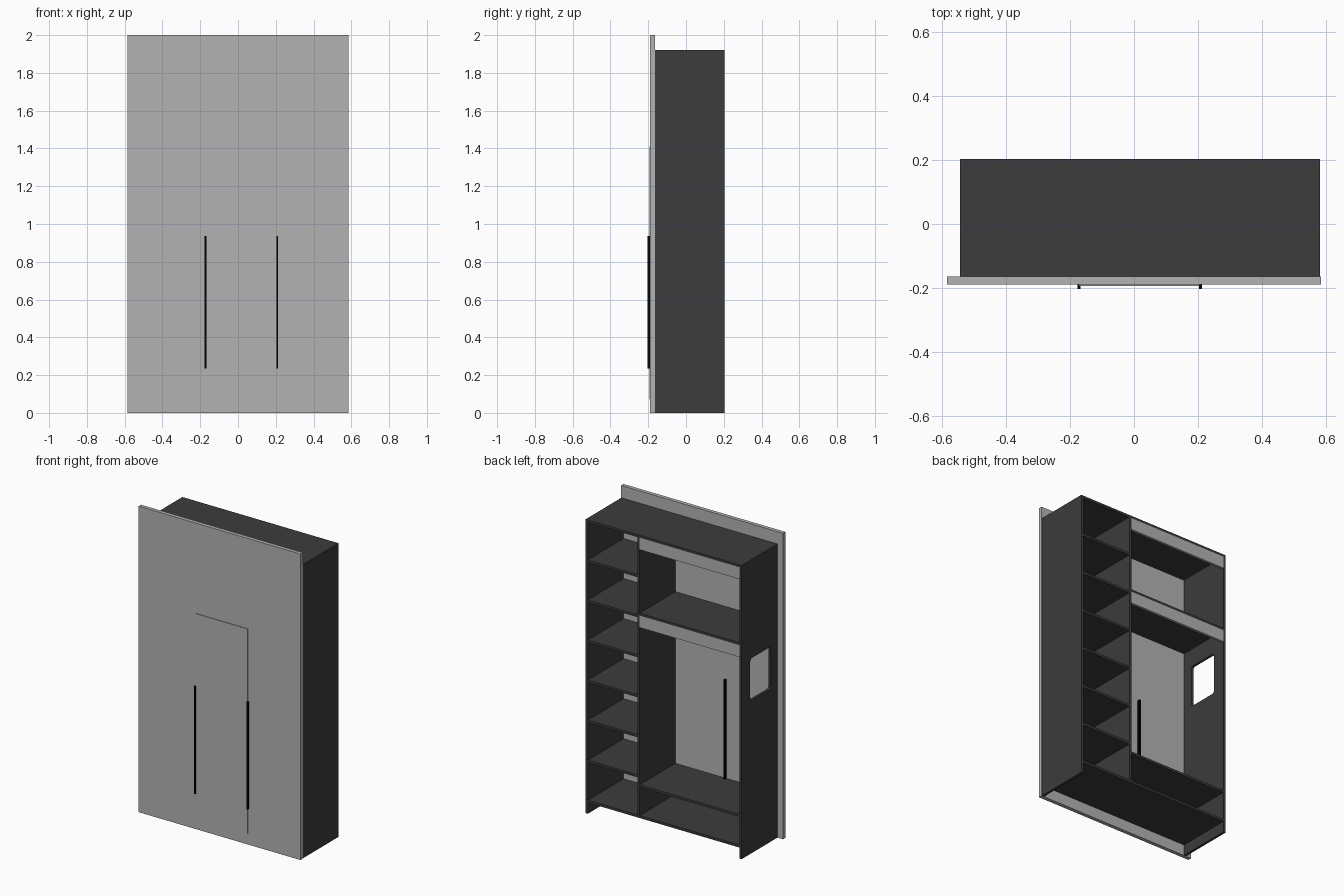
import bpy
import bmesh
from mathutils import Vector

cube = bpy.data.objects.get("Cube")
if cube:
    bpy.data.objects.remove(cube, do_unlink=True)


def material(name, value):
    m = bpy.data.materials.new(name)
    m.use_nodes = True
    colour = (value, value, value, 1)
    m.diffuse_color = colour
    m.node_tree.nodes["Principled BSDF"].inputs["Base Color"].default_value = colour
    return m


DARK = material("dark board", 0.045)
GREY = material("light grey", 0.45)
BLACK = material("black metal", 0.001)


def box(name, xs, ys, zs, mat):
    """Box from its extents along each axis."""
    lo, hi = Vector((xs[0], ys[0], zs[0])), Vector((xs[1], ys[1], zs[1]))
    bm = bmesh.new()
    bmesh.ops.create_cube(bm, size=1)
    bmesh.ops.scale(bm, vec=hi - lo, verts=bm.verts)
    mesh = bpy.data.meshes.new(name)
    bm.to_mesh(mesh)
    bm.free()
    mesh.materials.append(mat)
    obj = bpy.data.objects.new(name, mesh)
    obj.location = (lo + hi) / 2
    bpy.context.collection.objects.link(obj)
    return obj


# Main dimensions
T = 0.016                       # board thickness
RIGHT, LEFT = -0.545, 0.583     # carcass sides
FRONT, BACK, TOP = -0.165, 0.204, 1.92
DEPTH = (FRONT, BACK)
DIV = 0.2                       # divider centre
BASE = 0.072
MID = 1.395

# Carcass
side = box("right_side", (RIGHT, RIGHT + T), DEPTH, (0, TOP), DARK)
box("left_side", (LEFT - T, LEFT), DEPTH, (0, TOP), DARK)
inner = (RIGHT + T, LEFT - T)
box("top_board", inner, DEPTH, (TOP - T, TOP), DARK)
box("bottom_board", inner, DEPTH, (BASE, BASE + T), DARK)
box("divider", (DIV - T / 2, DIV + T / 2), DEPTH, (BASE + T, TOP - T), DARK)

# Rounded opening cut in the right side
cutter = box("opening_cutter", (RIGHT - 0.05, RIGHT + 0.07), (-0.095, 0.115), (1.0, 1.275), DARK)
cutter.hide_render = True
bm = bmesh.new()
bm.from_mesh(cutter.data)
long_edges = [e for e in bm.edges if abs(e.verts[0].co.x - e.verts[1].co.x) > 0.01]
bmesh.ops.bevel(bm, geom=long_edges, offset=0.018, segments=4, profile=0.5, affect='EDGES')
bm.to_mesh(cutter.data)
bm.free()
cut = side.modifiers.new("opening", 'BOOLEAN')
cut.operation = 'DIFFERENCE'
cut.solver = 'EXACT'
cut.object = cutter
bpy.context.view_layer.objects.active = side
bpy.ops.object.modifier_apply(modifier=cut.name)
bpy.data.objects.remove(cutter, do_unlink=True)

# Narrow bay: six evenly spaced shelves
step = (TOP - T - BASE) / 7
for i in range(1, 7):
    z = BASE + i * step
    box(f"narrow_shelf_{i}", (DIV + T / 2, LEFT - T), DEPTH, (z, z + T), DARK)

# Wide bay: two shelves and two back rails
bay = (RIGHT + T, DIV - T / 2)
for name, z in (("lower_shelf", 0.273), ("upper_shelf", MID)):
    box(name, bay, DEPTH, (z, z + T), DARK)
for name, z in (("top_rail", TOP - T), ("middle_rail", MID)):
    box(name, bay, (BACK - T, BACK), (z - 0.078, z), GREY)

# Front with a slightly raised centre door
box("front_panel", (-0.585, 0.585), (-0.19, FRONT), (0, 2), GREY)
box("centre_door", (-0.172, 0.205), (-0.194, -0.189), (BASE, 1.41), GREY)

# Handles running through the front
for name, x in (("right_handle", -0.172), ("left_handle", 0.208)):
    box(name, (x - 0.005, x + 0.005), (-0.203, -0.147), (0.235, 0.937), BLACK)
